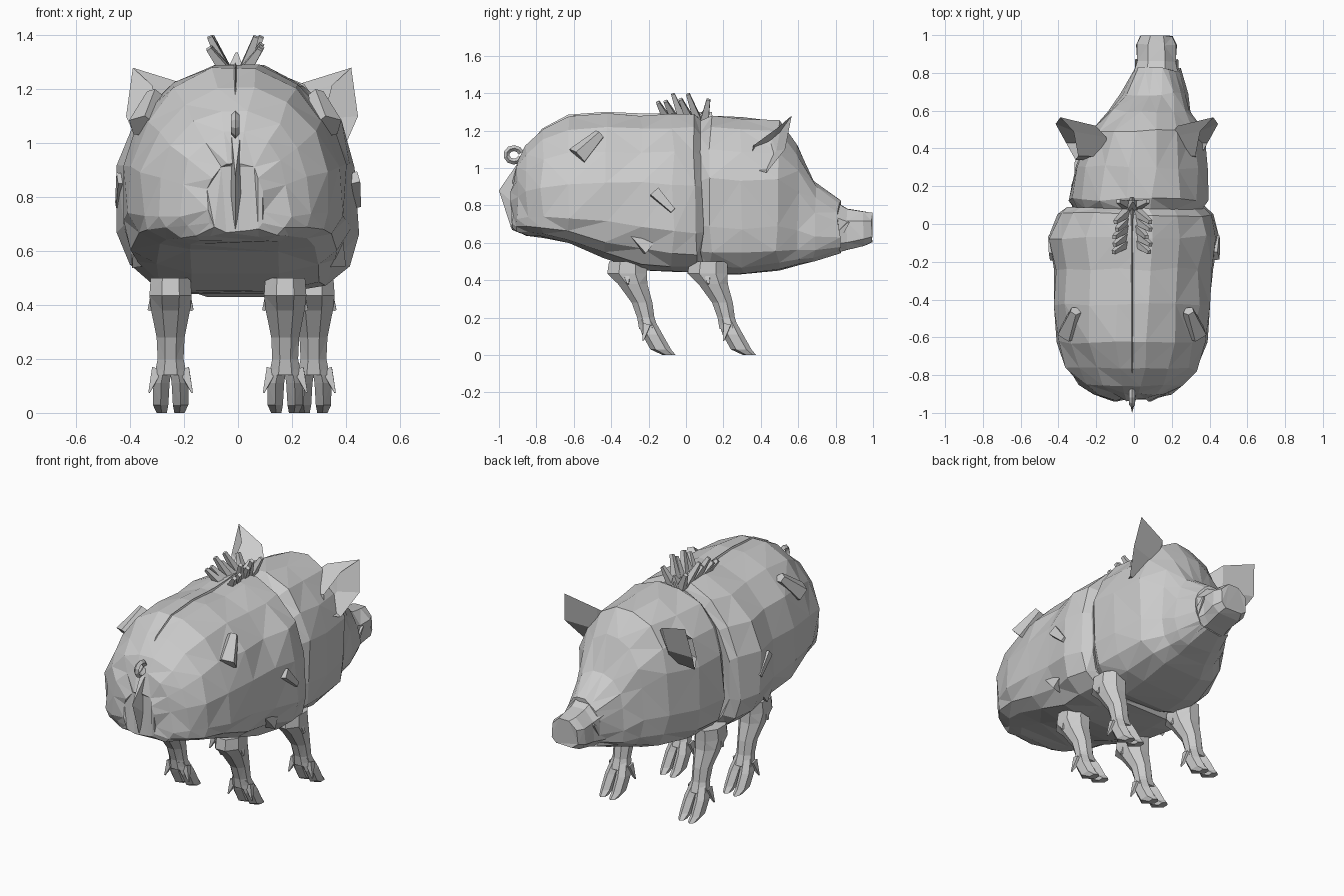
import bpy, bmesh, math, random
from mathutils import Vector

if "Cube" in bpy.data.objects:
    bpy.data.objects.remove(bpy.data.objects["Cube"])

random.seed(4)


def mesh(name, verts, faces, tri=True):
    bm = bmesh.new()
    vs = [bm.verts.new(v) for v in verts]
    for f in faces:
        bm.faces.new([vs[i] for i in f])
    if tri:
        bmesh.ops.triangulate(bm, faces=bm.faces[:])
    bmesh.ops.recalc_face_normals(bm, faces=bm.faces[:])
    me = bpy.data.meshes.new(name)
    bm.to_mesh(me)
    bm.free()
    ob = bpy.data.objects.new(name, me)
    bpy.context.collection.objects.link(ob)
    return ob


def skin(name, rings):
    # bridge equal-sized rings and cap both ends
    n = len(rings[0])
    verts = [p for r in rings for p in r]
    faces = [(k * n + i, k * n + (i + 1) % n, (k + 1) * n + (i + 1) % n, (k + 1) * n + i)
             for k in range(len(rings) - 1) for i in range(n)]
    faces += [tuple(range(n)), tuple(range((len(rings) - 1) * n, len(rings) * n))]
    return mesh(name, verts, faces)


def section(y, cx, hw, zb, zt, low=.55, zc=None, n=16, jit=.011):
    # rounded top, squarer belly, widest at height zc
    pts = []
    zc = (zb + zt) / 2 if zc is None else zc
    for i in range(n):
        a = 2 * math.pi * (i + 0.5) / n
        c, s = math.cos(a), math.sin(a)
        e, hh = (1.0, zt - zc) if s > 0 else (low, zc - zb)
        x = math.copysign(abs(c) ** e, c)
        z = math.copysign(abs(s) ** e, s)
        j = lambda: random.uniform(-jit, jit)
        pts.append((cx + hw * x + j(), y + j(), zc + hh * z + j() * 0.6))
    return pts


def flat_ring(cx, cy, z, rx, ry, n=8):
    return [(cx + rx * math.cos(2 * math.pi * (i + .5) / n),
             cy + ry * math.sin(2 * math.pi * (i + .5) / n), z) for i in range(n)]


def spike(name, a, b, r0, r1, n=4):
    a, b = Vector(a), Vector(b)
    d = (b - a).normalized()
    u = d.orthogonal().normalized()
    v = d.cross(u)
    return skin(name, [[p + r * (u * math.cos(2 * math.pi * i / n) + v * math.sin(2 * math.pi * i / n))
                        for i in range(n)] for p, r in ((a, r0), (b, r1))])


# body: y, centre x, half width, bottom, top, belly squareness, widest height
body = [(-.93, -.01, .11, .67, .93, .6, .8), (-.9, -.01, .2, .65, 1.05, .5, .8),
        (-.85, -.01, .28, .64, 1.13, .5, .81), (-.77, -.01, .35, .63, 1.215, .5, .82),
        (-.63, -.01, .395, .6, 1.285, .55, .83), (-.43, -.01, .425, .515, 1.3, .6, .83),
        (-.24, -.005, .42, .45, 1.285, .6, .83), (-.07, 0, .45, .44, 1.295, .55, .82),
        (.05, .01, .41, .435, 1.295, .5, .82), (.085, .01, .36, .46, 1.25, .5, .82)]
skin("body", [section(*r) for r in body])

# head, turned slightly to the right
head = [(.07, .025, .33, .45, 1.25), (.13, .03, .37, .43, 1.285), (.3, .045, .355, .425, 1.275),
        (.49, .07, .30, .45, 1.26), (.6, .085, .22, .475, 1.13), (.69, .105, .175, .50, .94),
        (.82, .12, .125, .545, .83)]
skin("head", [section(*r) for r in head])

# snout with flared nose disc
snout = [(.72, .11, .15, .515, .88), (.86, .12, .108, .555, .79),
         (.95, .12, .115, .58, .775), (.995, .12, .09, .6, .765)]
skin("snout", [section(*r, n=8, jit=.004) for r in snout])
for s in (-1, 1):
    spike("tusk", (.12 + s * .09, .79, .61), (.12 + s * .11, .87, .71), .035, .006)

# cupped ears: base ring, wide rim, then a recessed hollow
rim = [(.42, .565, 1.28), (.445, .53, 1.1), (.39, .43, .975), (.34, .34, 1.0),
       (.325, .36, 1.12), (.35, .49, 1.215)]
mean = sum((Vector(p) for p in rim), Vector()) / len(rim)
for name, side in (("right_ear", 1), ("left_ear", -1)):
    base = [Vector((.2, .43, 1.09)) + (Vector(p) - mean) * .8 for p in rim]
    inner = [Vector((.29, .44, 1.1)) + (Vector(p) - mean) * .55 for p in rim]
    skin(name, [[(q[0] if side > 0 else .03 - q[0], q[1], q[2]) for q in r] for r in (base, rim, inner)])

# legs with two toes and dewclaws; dy moves the pair forward
for name, x, dy in (("rear_left_leg", -.25, 0), ("rear_right_leg", .175, 0),
                    ("front_left_leg", -.25, .43), ("front_right_leg", .28, .43)):
    prof = [(-.31, .5, .08, .11), (-.315, .435, .085, .115), (-.285, .38, .078, .085),
            (-.235, .28, .056, .06), (-.215, .2, .052, .05), (-.2, .14, .065, .055)]
    skin(name, [flat_ring(x, y + dy, z, rx, ry) for y, z, rx, ry in prof])
    for s in (-1, 1):
        toe = [(.02, -.215, .19, .032, .045), (.035, -.18, .11, .036, .055),
               (.037, -.135, .03, .033, .055), (.033, -.09, 0, .022, .035)]
        skin(name + "_toe", [flat_ring(x + s * cx, cy + dy, z, rx, ry, 6) for cx, cy, z, rx, ry in toe])
        spike(name + "_dewclaw", (x + s * .05, dy - .21, .16), (x + s * .08, dy - .23, .075), .028, .004)
        spike(name + "_elbow_tuft", (x + s * .05, dy - .32, .45), (x + s * .08, dy - .31, .38), .03, .008)

# curled tail
n = 9
cu = bpy.data.curves.new("tail", 'CURVE')
cu.dimensions = '3D'
cu.bevel_depth = .016
cu.bevel_resolution = 0
sp = cu.splines.new('POLY')
sp.points.add(n)
for i, p in enumerate(sp.points):
    a = .3 + i * 5.6 / n
    p.co = (-.01, -.92 + .04 * math.cos(a), 1.07 + .036 * math.sin(a), 1)
sp.use_smooth = False
bpy.context.collection.objects.link(bpy.data.objects.new("tail", cu))

# rump fin under the tail and spine ridge
mesh("rump_fin", [(-.025, -.89, 1.04), (.01, -.89, 1.04), (-.01, -1.0, .88), (-.03, -.91, .8),
                  (.015, -.91, .8), (-.01, -.935, .68)],
     [(0, 1, 2), (0, 2, 3), (1, 4, 2), (3, 2, 5), (2, 4, 5), (0, 3, 5, 4, 1)])
ridge = [(-.9, 1.03), (-.77, 1.2), (-.63, 1.275), (-.43, 1.29), (-.2, 1.28), (0, 1.29), (.14, 1.29)]
skin("spine_ridge", [[(-.035, y, z - .05), (.015, y, z - .05), (-.01, y, z + .01)] for y, z in ridge])

# bristles of the mane, leaning out to both sides
for i in range(6):
    y = .1 - i * .04
    for s in (-1, 1):
        k = random.uniform(.55, 1.0)
        h = 1.395 if i in (1, 3) else 1.33 + .05 * k * (1 - i / 9)
        spike("mane_bristle", (-.01 + s * .03, y, 1.26),
              (-.01 + s * (.04 + .06 * k), y - .05 + .07 * (i < 1), h), .03, .014)
spike("mane_peak", (-.01, .09, 1.25), (-.005, .12, 1.335), .05, .006)

# torn hide flaps on flank and shoulder
for s in (-1, 1):
    spike("back_flap", (s * .34 - .01, -.58, 1.06), (s * .3 - .01, -.46, 1.18), .06, .03, 5)
    spike("shoulder_flap", (s * .42, -.17, .87), (s * .44, -.07, .77), .04, .02, 4)
    spike("elbow_flap", (s * .36, -.2, .57), (s * .38, -.31, .66), .05, .01, 4)
